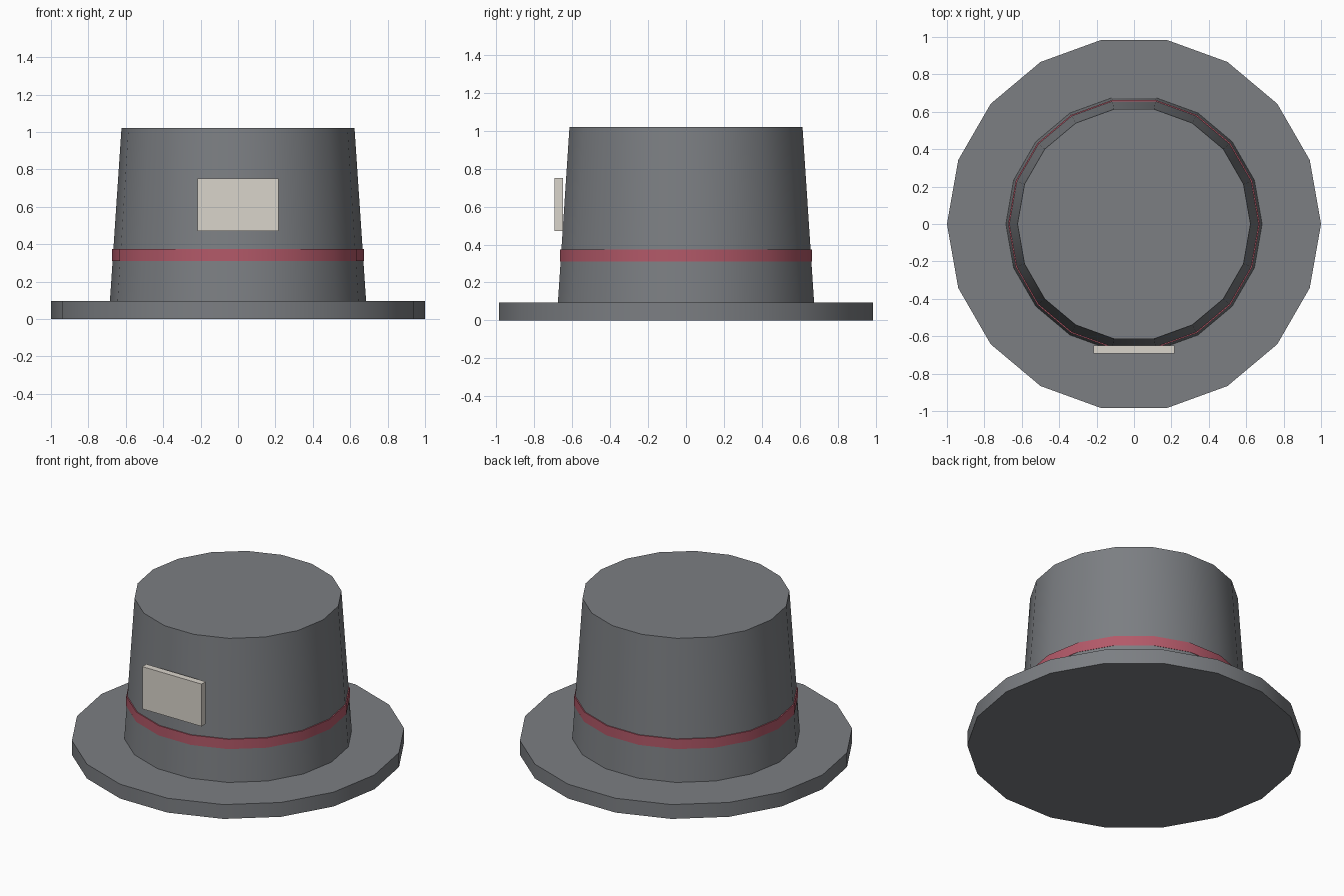
import bpy
from math import radians

if "Cube" in bpy.data.objects:
    bpy.data.objects.remove(bpy.data.objects["Cube"])

SIDES = 18


def material(name, rgb):
    mat = bpy.data.materials.new(name)
    mat.diffuse_color = (*rgb, 1)
    mat.use_nodes = True
    mat.node_tree.nodes["Principled BSDF"].inputs["Base Color"].default_value = mat.diffuse_color
    return mat


felt = material("grey_felt", (0.2, 0.21, 0.225))
red = material("red_ribbon", (0.45, 0.1, 0.14))
card = material("cream_card", (0.7, 0.66, 0.6))


def ring(name, r_bottom, r_top, z0, z1, mat):
    """Tapered 18-sided solid with a corner on the +x axis."""
    bpy.ops.mesh.primitive_cone_add(
        vertices=SIDES, radius1=r_bottom, radius2=r_top, depth=z1 - z0,
        location=(0, 0, (z0 + z1) / 2), rotation=(0, 0, radians(90)))
    ob = bpy.context.object
    bpy.ops.object.transform_apply(location=False, rotation=True, scale=False)
    ob.name = name
    ob.data.materials.append(mat)
    bpy.ops.object.shade_smooth_by_angle(angle=radians(30))
    return ob


# Wide flat brim
ring("brim", 1.0, 1.0, 0.0, 0.095, felt)

# Tapered crown
ring("crown", 0.685, 0.623, 0.095, 1.02, felt)

# Straight ribbon, flush at its lower edge and proud at the top
band = ring("ribbon_band", 0.673, 0.673, 0.31, 0.375, red)

# Card tucked upright against the front of the crown
bpy.ops.mesh.primitive_cube_add(size=1, location=(0, -0.67, 0.61))
tag = bpy.context.object
tag.name = "front_card"
tag.scale = (0.434, 0.043, 0.28)
bpy.ops.object.transform_apply(location=False, rotation=False, scale=True)
tag.data.materials.append(card)
